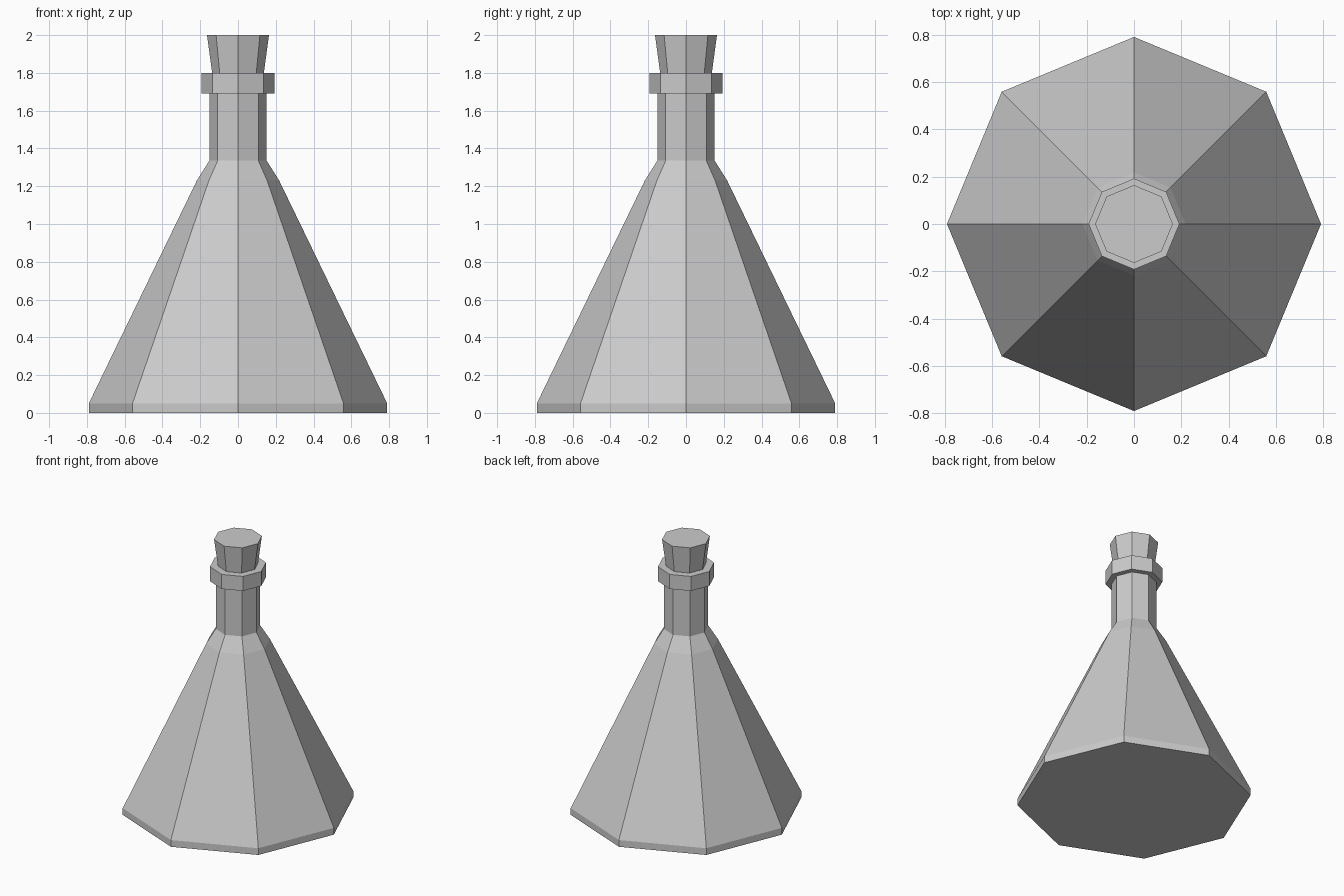
import bpy, bmesh
from math import cos, sin, pi

SIDES = 8

cube = bpy.data.objects.get("Cube")
if cube:
    bpy.data.objects.remove(cube, do_unlink=True)

grey = bpy.data.materials.new("light_grey")
grey.use_nodes = True
colour = (0.6, 0.6, 0.6, 1)
grey.diffuse_color = colour
grey.node_tree.nodes["Principled BSDF"].inputs["Base Color"].default_value = colour


def lathe(name, profile):
    """Closed octagonal solid from (radius, height) pairs, bottom to top."""
    bm = bmesh.new()
    rings = [[bm.verts.new((r * cos(2 * pi * i / SIDES), r * sin(2 * pi * i / SIDES), z))
              for i in range(SIDES)] for r, z in profile]
    for low, high in zip(rings, rings[1:]):
        for i in range(SIDES):
            j = (i + 1) % SIDES
            bm.faces.new((low[i], low[j], high[j], high[i]))
    bm.faces.new(rings[0][::-1])
    bm.faces.new(rings[-1])
    mesh = bpy.data.meshes.new(name)
    bm.to_mesh(mesh)
    bm.free()
    mesh.materials.append(grey)
    obj = bpy.data.objects.new(name, mesh)
    bpy.context.collection.objects.link(obj)
    return obj


# Conical body with a short foot, sloped shoulder and straight neck
lathe("flask_body", [(0.79, 0), (0.79, 0.05), (0.218, 1.23), (0.152, 1.335), (0.152, 1.72)])
# Collar around the mouth
lathe("neck_collar", [(0.192, 1.692), (0.192, 1.8)])
# Tapered stopper set into the collar
lathe("stopper", [(0.125, 1.72), (0.137, 1.8), (0.164, 2.0)])
